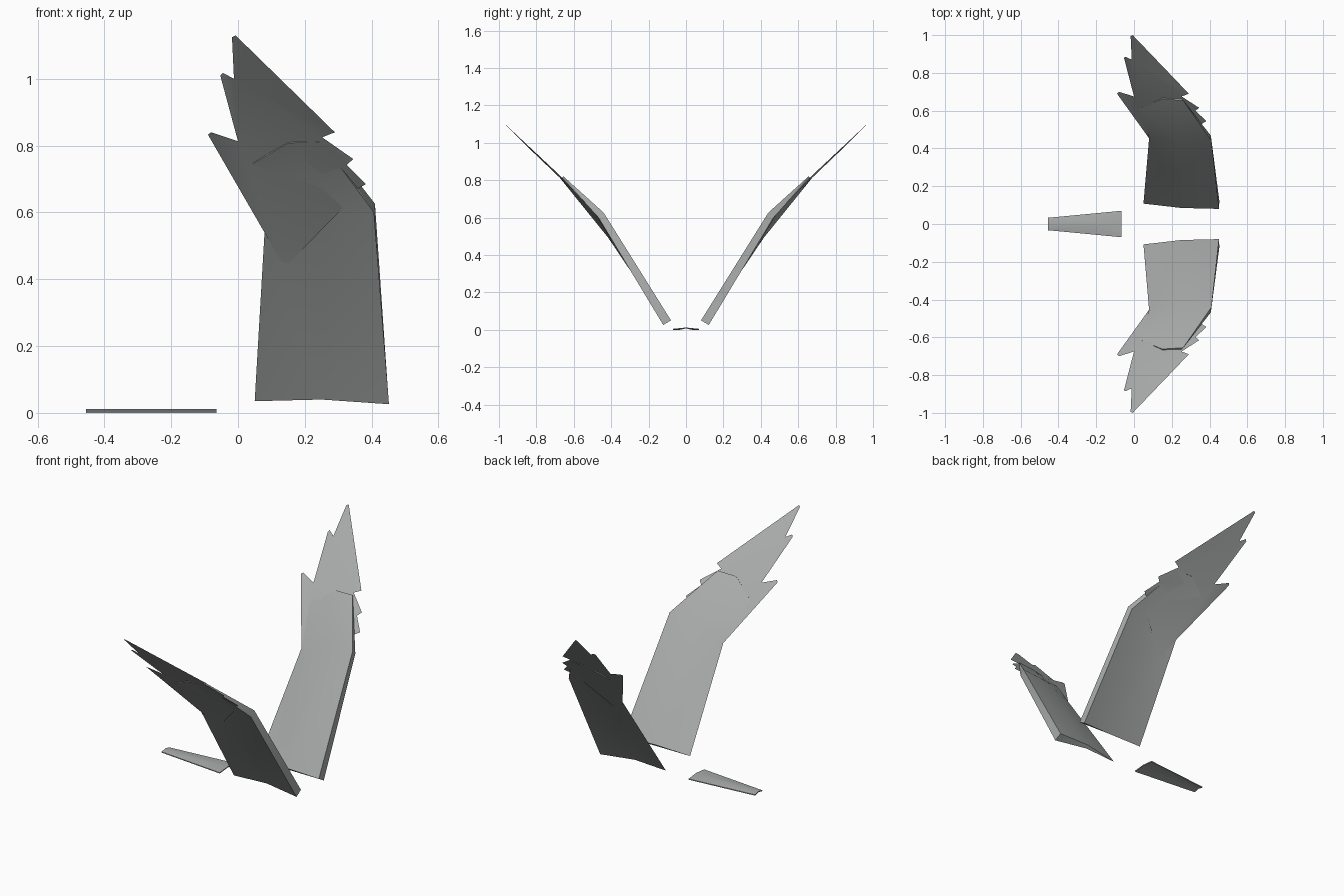
import bpy, bmesh

cube = bpy.data.objects.get("Cube")
if cube:
    bpy.data.objects.remove(cube)

grey = bpy.data.materials.new("pale grey")
grey.use_nodes = True
colour = (0.40, 0.41, 0.41, 1)
grey.diffuse_color = colour
grey.node_tree.nodes["Principled BSDF"].inputs["Base Color"].default_value = colour


def add_object(name, bm, smooth=False):
    bmesh.ops.recalc_face_normals(bm, faces=bm.faces)
    mesh = bpy.data.meshes.new(name)
    bm.to_mesh(mesh)
    bm.free()
    mesh.materials.append(grey)
    obj = bpy.data.objects.new(name, mesh)
    bpy.context.collection.objects.link(obj)
    if smooth:
        bpy.ops.object.select_all(action='DESELECT')
        obj.select_set(True)
        bpy.context.view_layer.objects.active = obj
        bpy.ops.object.shade_smooth_by_angle(angle=0.5)
    return obj


def loft(name, sections, side=1):
    """Closed solid through matching cross-sections."""
    bm = bmesh.new()
    rings = [[bm.verts.new((x, y * side, z)) for x, y, z in s] for s in sections]
    for a, b in zip(rings, rings[1:]):
        for i in range(len(a)):
            j = (i + 1) % len(a)
            bm.faces.new((a[i], a[j], b[j], b[i]))
    bm.faces.new(rings[0])
    bm.faces.new(rings[-1])
    bmesh.ops.triangulate(bm, faces=bm.faces[:])
    return add_object(name, bm, True)


def feather_sheet(name, outlines, side):
    """Thin sheet made of joined outlines."""
    bm = bmesh.new()
    for outline in outlines:
        bm.faces.new([bm.verts.new((x, y * side, z)) for x, y, z in outline])
    bmesh.ops.remove_doubles(bm, verts=bm.verts, dist=0.0005)
    bmesh.ops.triangulate(bm, faces=bm.faces[:])
    return add_object(name, bm, True)


# Wing sections: leading top, middle top, trailing edge, middle bottom, leading bottom
root = [(.45, .08, .05), (.25, .085, .054), (.05, .108, .035), (.25, .10, .04), (.452, .122, .026)]
bend = [(.41, .44, .626), (.25, .44, .61), (.08, .455, .55), (.25, .455, .59), (.407, .468, .60)]
tip = [(.26, .655, .82), (.15, .662, .815), (.025, .61, .735), (.15, .668, .808), (.25, .664, .812)]

# Feather outlines: lower feather, then the long feathers with the leading barbs
low_corner, lead_corner, notch = (.14, .37, .435), (.34, .495, .64), (.0, .675, .813)
lower = [low_corner, (-.09, .69, .833), (-.08, .70, .84), notch, lead_corner]
upper = [lead_corner, notch,
         (-.053, .88, 1.01), (-.045, .885, 1.018), (-.012, .87, 1.0),
         (-.018, .995, 1.125), (-.007, 1.0, 1.13),
         (.29, .69, .84), (.252, .675, .825),
         (.345, .615, .76), (.325, .60, .742),
         (.383, .545, .685), (.36, .53, .672)]

for side, label in ((1, "back"), (-1, "front")):
    loft(label + "_wing", [root, bend, tip], side)
    feather_sheet(label + "_wing_feathers", [lower, upper], side)

# Tail: thin, slightly arched and tapering
def tail_section(x, w):
    return [(x, -w, .005), (x, 0, .012), (x, w, .005), (x, w, 0), (x, 0, .007), (x, -w, 0)]

loft("tail", [tail_section(-.065, .07), tail_section(-.455, .033)])
